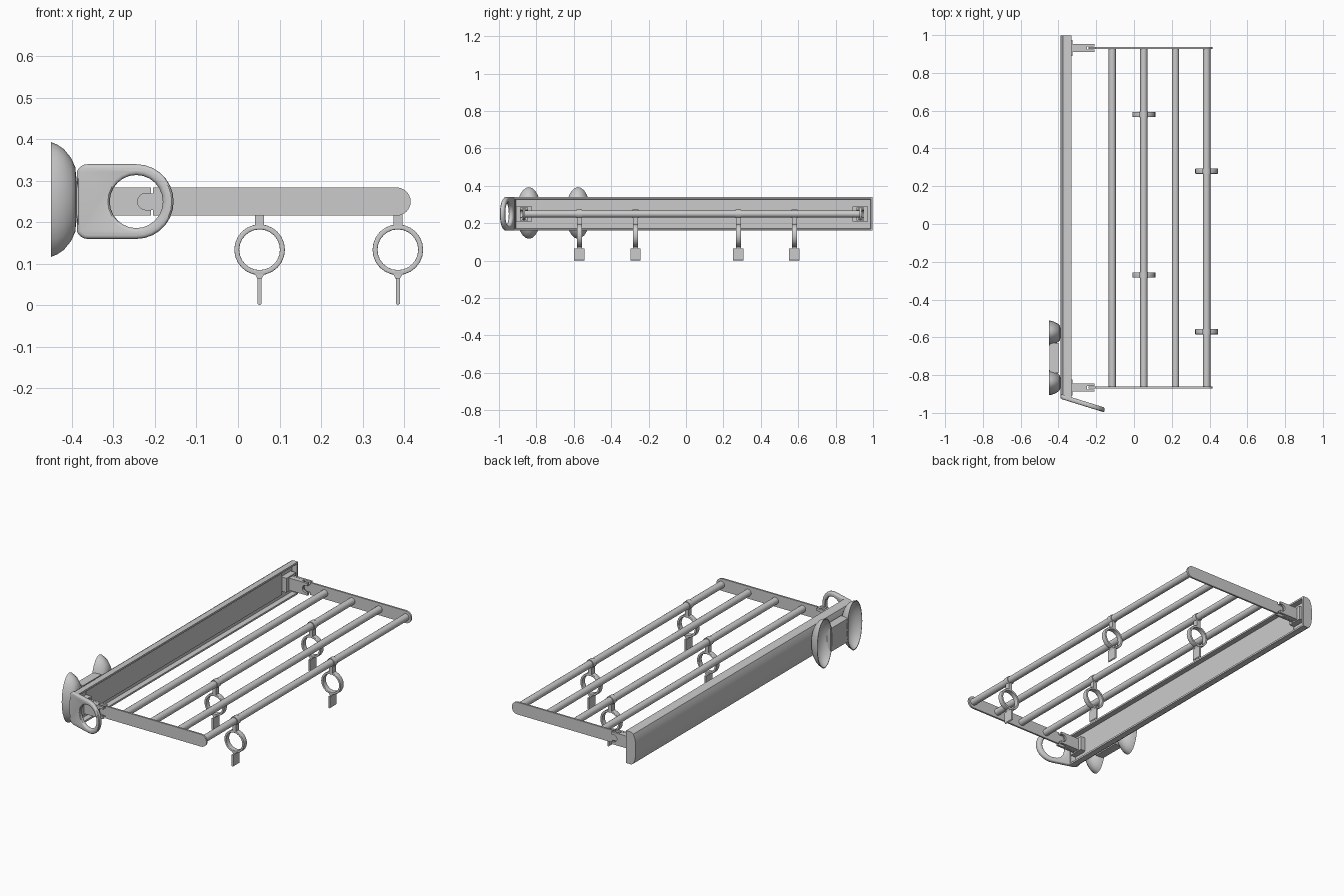
import bpy, bmesh
from math import sin, cos, pi, radians
from mathutils import Matrix, Vector

cube = bpy.data.objects.get("Cube")
if cube:
    bpy.data.objects.remove(cube)

grey = bpy.data.materials.new("satin grey")
grey.use_nodes = True
TONE = (0.6, 0.6, 0.6, 1)
grey.diffuse_color = TONE
grey.node_tree.nodes["Principled BSDF"].inputs["Base Color"].default_value = TONE

MID = 0.25                      # height of the rack plane
ENDS = (-0.866, 0.932)          # y of the two end arms
RODS = (-0.115, 0.052, 0.22, 0.385)


def finish(name, mesh, smooth=True):
    obj = bpy.data.objects.new(name, mesh)
    bpy.context.collection.objects.link(obj)
    mesh.materials.clear()
    mesh.materials.append(grey)
    if smooth:
        bpy.ops.object.select_all(action='DESELECT')
        obj.select_set(True)
        bpy.context.view_layer.objects.active = obj
        bpy.ops.object.shade_smooth_by_angle(angle=radians(35))
    return obj


def from_bmesh(name, bm, smooth=True):
    bmesh.ops.recalc_face_normals(bm, faces=bm.faces)
    mesh = bpy.data.meshes.new(name)
    bm.to_mesh(mesh)
    bm.free()
    return finish(name, mesh, smooth)


def box(name, low, high):
    bm = bmesh.new()
    low, high = Vector(low), Vector(high)
    size = Matrix.Diagonal((high - low).to_4d())
    bmesh.ops.create_cube(bm, size=1, matrix=Matrix.Translation((low + high) / 2) @ size)
    return from_bmesh(name, bm, False)


def rod(name, x, y0, y1, radius, sides=16):
    bm = bmesh.new()
    place = Matrix.Translation((x, (y0 + y1) / 2, MID)) @ Matrix.Rotation(pi / 2, 4, 'X')
    bmesh.ops.create_cone(bm, cap_ends=True, segments=sides, radius1=radius,
                          radius2=radius, depth=y1 - y0, matrix=place)
    return from_bmesh(name, bm)


def arc(x, z, radius, start=0, end=360, steps=24):
    """Points on an arc in the xz plane, angles in degrees."""
    count = steps if end - start == 360 else steps + 1
    angles = [radians(start + (end - start) * i / steps) for i in range(count)]
    return [(x + radius * cos(a), z + radius * sin(a)) for a in angles]


def plate(name, loops, y, thick, bevel=0.0, shear=0.0):
    """Flat plate in the xz plane with holes, rounded edges and a slant in y."""
    curve = bpy.data.curves.new(name, 'CURVE')
    curve.dimensions, curve.fill_mode = '2D', 'BOTH'
    curve.extrude = thick / 2 - bevel
    curve.bevel_depth, curve.bevel_resolution, curve.offset = bevel, 2, -bevel
    for loop in loops:
        spline = curve.splines.new('POLY')
        spline.points.add(len(loop) - 1)
        for point, (x, z) in zip(spline.points, loop):
            point.co = (x, z, 0, 1)
        spline.use_cyclic_u = True
    helper = bpy.data.objects.new("outline", curve)
    bpy.context.collection.objects.link(helper)
    graph = bpy.context.evaluated_depsgraph_get()
    bm = bmesh.new()
    temp = bpy.data.meshes.new_from_object(helper.evaluated_get(graph))
    bm.from_mesh(temp)
    bpy.data.objects.remove(helper)
    bpy.data.meshes.remove(temp)
    bmesh.ops.remove_doubles(bm, verts=bm.verts, dist=1e-5)
    for v in bm.verts:
        px, pz, py = v.co
        v.co = (px, y - py + shear * (px + 0.39), pz)
    return from_bmesh(name, bm)


# Wall rail: domed back, recessed front with a stepped panel
half = [(-0.33, 0.09), (-0.362, 0.09), (-0.375, 0.082), (-0.384, 0.06), (-0.389, 0.03)]
section = half + [(x, -z) for x, z in reversed(half)]
bm = bmesh.new()
face = bm.faces.new([bm.verts.new((x, -0.925, MID + z)) for x, z in section])
grown = bmesh.ops.extrude_face_region(bm, geom=[face])["geom"]
bmesh.ops.translate(bm, vec=(0, 1.923, 0),
                    verts=[g for g in grown if isinstance(g, bmesh.types.BMVert)])
bmesh.ops.recalc_face_normals(bm, faces=bm.faces)
front = max(bm.faces, key=lambda f: f.normal.x * f.calc_area())
bmesh.ops.inset_region(bm, faces=[front], thickness=0.014)
bmesh.ops.inset_region(bm, faces=[front], thickness=0.003, depth=-0.028)
from_bmesh("wall_rail", bm)
box("rail_panel", (-0.36, -0.83, 0.19), (-0.354, 0.89, 0.31))

# Slanted ring handle on the front end of the rail
outline = (arc(-0.245, MID, 0.09, -90, 90, 14)
           + arc(-0.362, 0.312, 0.028, 90, 160, 4) + arc(-0.362, 0.188, 0.028, 200, 270, 4))
plate("ring_handle", [outline, arc(-0.245, MID, 0.064)], -0.912, 0.026, 0.009, -0.31)

# Hollow oval suction cups joined by a bridge
cup_profile = [(-0.45, 0.138), (-0.437, 0.133), (-0.42, 0.122), (-0.402, 0.1), (-0.392, 0.078),
               (-0.388, 0.04), (-0.388, 0), (-0.4, 0), (-0.404, 0.06), (-0.418, 0.1),
               (-0.435, 0.122), (-0.45, 0.133)]
for name, y in (("front_suction_cup", -0.84), ("rear_suction_cup", -0.577)):
    bm = bmesh.new()
    verts = [bm.verts.new((x, 0, r)) for x, r in cup_profile]
    edges = [bm.edges.new(pair) for pair in zip(verts, verts[1:] + verts[:1])]
    bmesh.ops.spin(bm, geom=verts + edges, cent=(0, 0, 0), axis=(1, 0, 0),
                   angle=2 * pi, steps=24, use_merge=True)
    bmesh.ops.remove_doubles(bm, verts=bm.verts, dist=1e-4)
    bmesh.ops.transform(bm, verts=bm.verts, matrix=Matrix.Translation((0, y, 0.255))
                        @ Matrix.Diagonal((1, 0.48, 1, 1)))
    from_bmesh(name, bm)
box("cup_bridge", (-0.448, -0.79, 0.185), (-0.4, -0.63, 0.315))

# End arms with pivot tongues and forked brackets
for side, y in zip(("front", "rear"), ENDS):
    arm = (arc(0.382, MID, 0.034, -90, 90, 12)
           + [(-0.205, MID + 0.034), (-0.205, MID + 0.02)]
           + arc(-0.222, MID, 0.02, 90, 270, 8) + [(-0.205, MID - 0.02), (-0.205, MID - 0.034)])
    plate(side + "_arm", [arm], y, 0.01)
    box(side + "_bracket_base", (-0.358, y - 0.042, 0.21), (-0.325, y + 0.042, 0.29))
    box(side + "_bracket_core", (-0.33, y - 0.012, 0.217), (-0.25, y + 0.012, 0.283))
    fork = ([(-0.33, 0.216), (-0.21, 0.216), (-0.21, 0.23)]
            + arc(-0.222, MID, 0.02, -90, -270, 8) + [(-0.21, 0.27), (-0.21, 0.284), (-0.33, 0.284)])
    for s in (-1, 1):
        plate(side + "_bracket_fork", [fork], y + s * 0.015, 0.012)

# Hanging rods
for x in RODS:
    rod("hanging_rod", x, ENDS[0], ENDS[1], 0.019)

# Ring hooks: collar, neck, ring and pull tab
for x, y in ((RODS[1], 0.58), (RODS[1], -0.27), (RODS[3], 0.28), (RODS[3], -0.57)):
    rod("hook_collar", x, y - 0.015, y + 0.015, 0.023)
    box("hook_neck", (x - 0.011, y - 0.014, 0.19), (x + 0.011, y + 0.014, 0.24))
    plate("hook_ring", [arc(x, 0.134, 0.061), arc(x, 0.134, 0.049)], y, 0.028, 0.003)
    flare = [(x - 0.013, 0.079), (x - 0.005, 0.064), (x + 0.005, 0.064), (x + 0.013, 0.079)]
    plate("tab_root", [flare], y, 0.028)
    plate("pull_tab", [[(x - 0.005, 0.004), (x, 0), (x + 0.005, 0.004),
                        (x + 0.005, 0.066), (x - 0.005, 0.066)]], y, 0.056)
